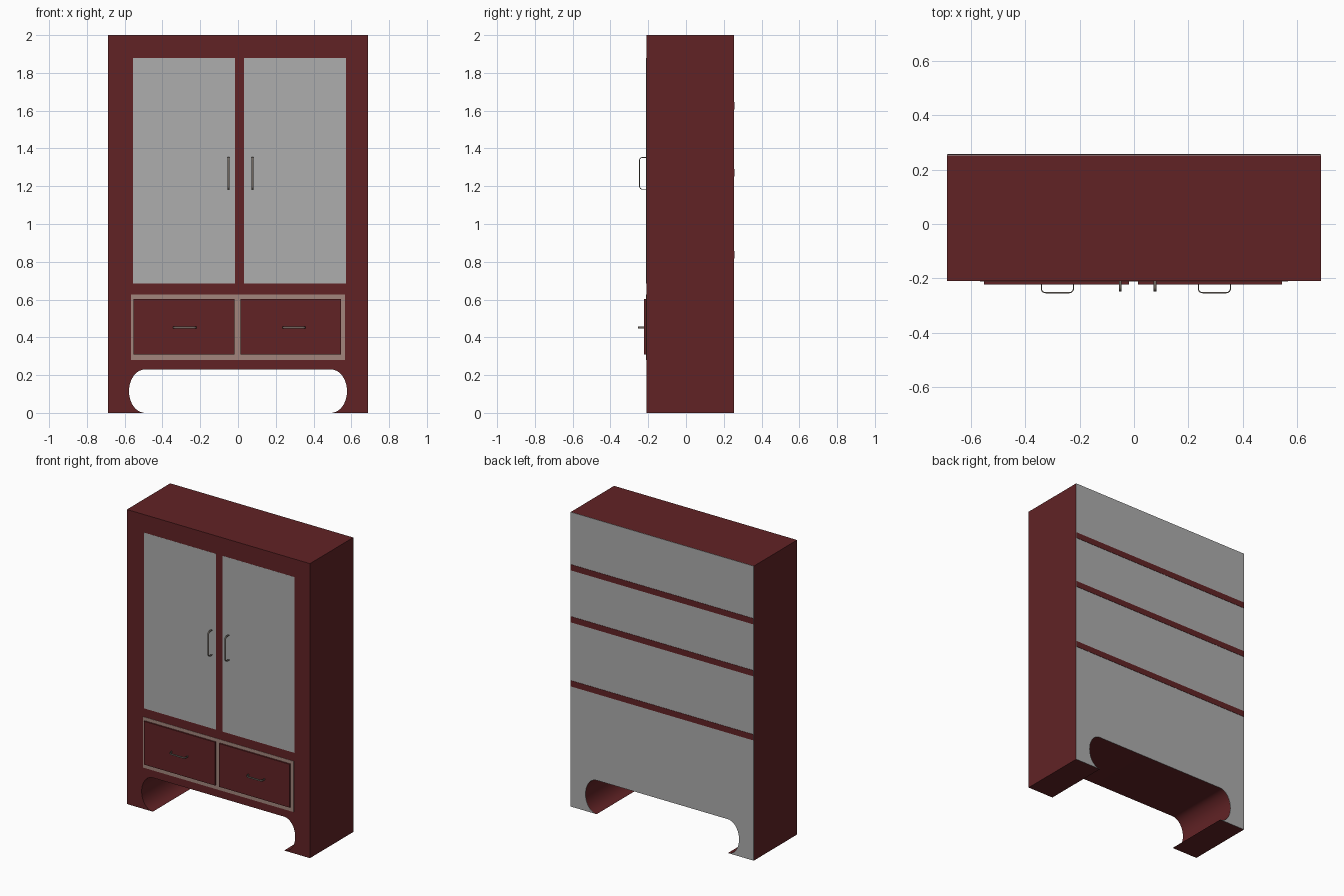
import bpy, bmesh, math
from mathutils import Vector

if "Cube" in bpy.data.objects:
    bpy.data.objects.remove(bpy.data.objects["Cube"])


def material(name, rgb):
    m = bpy.data.materials.new(name)
    m.diffuse_color = (*rgb, 1)
    m.use_nodes = True
    m.node_tree.nodes["Principled BSDF"].inputs["Base Color"].default_value = m.diffuse_color
    return m


RED = material("dark red wood", (0.120, 0.0165, 0.0185))
GREY = material("grey panel", (0.42, 0.42, 0.42))
BEIGE = material("drawer trim", (0.36, 0.235, 0.20))
METAL = material("handle metal", (0.16, 0.135, 0.115))

W, FRONT, BACK, H = 0.6875, -0.21, 0.253, 2.0


def prism(name, points, sweep, mat, smooth=False):
    """Sweep a flat 3D outline along a vector into a closed solid."""
    bm = bmesh.new()
    face = bm.faces.new([bm.verts.new(p) for p in points])
    ext = bmesh.ops.extrude_face_region(bm, geom=[face])
    verts = [g for g in ext["geom"] if isinstance(g, bmesh.types.BMVert)]
    bmesh.ops.translate(bm, vec=Vector(sweep), verts=verts)
    bmesh.ops.recalc_face_normals(bm, faces=bm.faces[:])
    me = bpy.data.meshes.new(name)
    bm.to_mesh(me)
    bm.free()
    me.materials.append(mat)
    ob = bpy.data.objects.new(name, me)
    bpy.context.collection.objects.link(ob)
    if smooth:
        bpy.ops.object.select_all(action='DESELECT')
        ob.select_set(True)
        bpy.context.view_layer.objects.active = ob
        bpy.ops.object.shade_smooth_by_angle(angle=math.radians(30))
    return ob


def box(name, x0, x1, y0, y1, z0, z1, mat):
    pts = [(x0, y0, z0), (x1, y0, z0), (x1, y0, z1), (x0, y0, z1)]
    return prism(name, pts, (0, y1 - y0, 0), mat)


def cabinet_outline(y):
    """Front outline with the rounded cut-out between the feet."""
    cx, rx, rz, n = 0.493, 0.084, 0.115, 20
    right = [(cx + rx * math.sin(math.pi * i / n),
              rz - rz * math.cos(math.pi * i / n)) for i in range(n + 1)]
    left = [(-x, z) for x, z in reversed(right)]
    pts = [(W, H), (W, 0)] + right + left + [(-W, 0), (-W, H)]
    return [(x, y, z) for x, z in pts]


# Carcass with feet, hollowed for the display compartment
carcass = prism("carcass", cabinet_outline(FRONT), (0, BACK - FRONT, 0), RED)
DOORS = ((-0.557, -0.017), (0.031, 0.571))
DOOR_Z = (0.684, 1.878)
cutters = [box("cutter", -0.63, 0.63, -0.185, 0.3, 0.64, 1.94, RED)]
cutters += [box("cutter", a, b, -0.3, -0.15, *DOOR_Z, RED) for a, b in DOORS]
bpy.context.view_layer.objects.active = carcass
for c in cutters:
    mod = carcass.modifiers.new("hollow", 'BOOLEAN')
    mod.operation, mod.solver, mod.object = 'DIFFERENCE', 'EXACT', c
    bpy.ops.object.modifier_apply(modifier=mod.name)
    bpy.data.objects.remove(c)
bpy.ops.object.select_all(action='DESELECT')
carcass.select_set(True)
bpy.ops.object.shade_smooth_by_angle(angle=math.radians(30))

# Back panel and shelves showing through it
prism("back_panel", cabinet_outline(BACK), (0, 0.002, 0), GREY)
for z in (0.837, 1.272, 1.625):
    box("shelf", -W + 0.001, W - 0.001, -0.17, BACK + 0.004,
        z - 0.02, z + 0.02, RED)

# Door panes, flush with the frame
for a, b in DOORS:
    box("door_pane", a, b, FRONT - 0.0005, FRONT + 0.01, *DOOR_Z, GREY)

# Drawer surround and drawer fronts
box("drawer_surround", -0.567, 0.566, FRONT - 0.002, FRONT + 0.01,
    0.281, 0.626, BEIGE)
for a, b in ((-0.552, -0.018), (0.014, 0.544)):
    box("drawer_front", a, b, -0.222, FRONT, 0.309, 0.603, RED)


def handle(name, centre, along, length, depth):
    """U-shaped band with rounded corners, standing off towards -y."""
    r, t, w = 0.017, 0.004, 0.010
    along = Vector(along)
    side = along.cross(Vector((0, 1, 0)))

    def rail(inset):
        rr, h, d = r - inset, length / 2 - inset, depth - inset
        arc = [(h - rr + rr * math.cos(k * math.pi / 12),
                d - rr + rr * math.sin(k * math.pi / 12)) for k in range(7)]
        half = [(h, 0)] + arc
        return half + [(-u, v) for u, v in reversed(half)]

    loop = rail(0) + rail(t)[::-1]
    pts = [Vector(centre) + along * u + Vector((0, -v, 0)) - side * w / 2
           for u, v in loop]
    prism(name, pts, side * w, METAL, smooth=True)


# Handles: upright on the doors, level on the drawers
for x in (-0.051, 0.077):
    handle("door_handle", (x, FRONT, 1.268), (0, 0, 1), 0.172, 0.038)
for x in (-0.282, 0.296):
    handle("drawer_handle", (x, -0.221, 0.452), (1, 0, 0), 0.122, 0.034)
